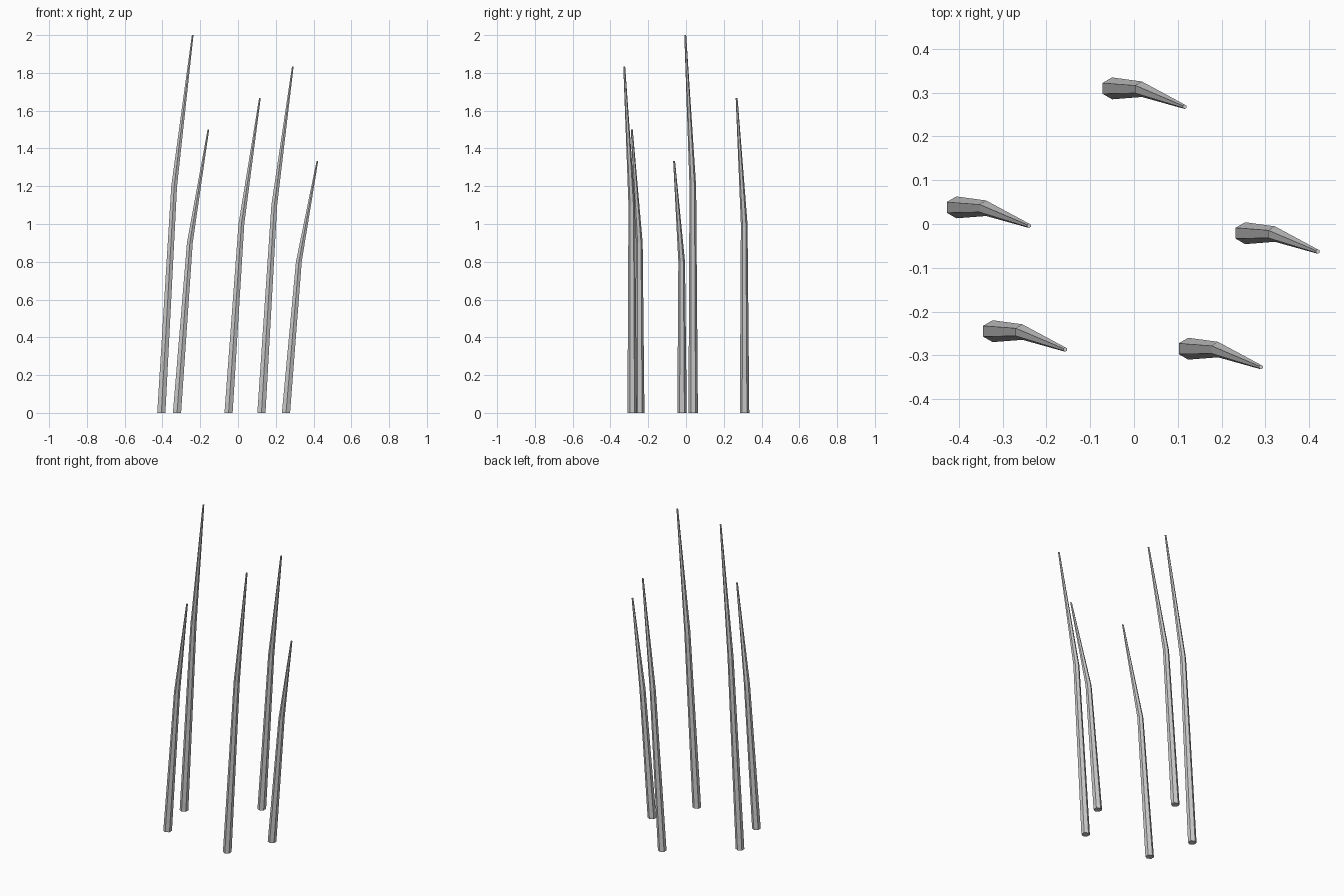
import bpy, bmesh, math

if "Cube" in bpy.data.objects:
    bpy.data.objects.remove(bpy.data.objects["Cube"])

# Stalk profile: (x offset, y offset, fraction of height, radius)
RINGS = [(0, 0, 0, 0.025), (0.068, -0.002, 0.6, 0.0177), (0.166, -0.042, 1, 0.005)]

# Stalk roots: (x, y, height)
STALKS = [(-0.406, 0.038, 2.0), (0.124, -0.285, 1.833), (-0.05, 0.31, 1.667),
          (-0.323, -0.245, 1.5), (0.254, -0.021, 1.333)]
SIDES = 6


def grass_stalk(name, x, y, height):
    bm = bmesh.new()
    loops = []
    for dx, dy, f, r in RINGS:
        angles = [math.radians(30) + math.tau * i / SIDES for i in range(SIDES)]
        loops.append([bm.verts.new((x + dx + r * math.cos(a), y + dy + r * math.sin(a), f * height))
                      for a in angles])
    # Side faces
    for low, high in zip(loops, loops[1:]):
        for i in range(SIDES):
            j = (i + 1) % SIDES
            bm.faces.new((low[i], low[j], high[j], high[i]))
    # End caps
    bm.faces.new(loops[0][::-1])
    bm.faces.new(loops[-1])
    mesh = bpy.data.meshes.new(name)
    bm.to_mesh(mesh)
    bm.free()
    bpy.context.collection.objects.link(bpy.data.objects.new(name, mesh))


for n, (x, y, h) in enumerate(STALKS, 1):
    grass_stalk(f"stalk_{n}", x, y, h)
